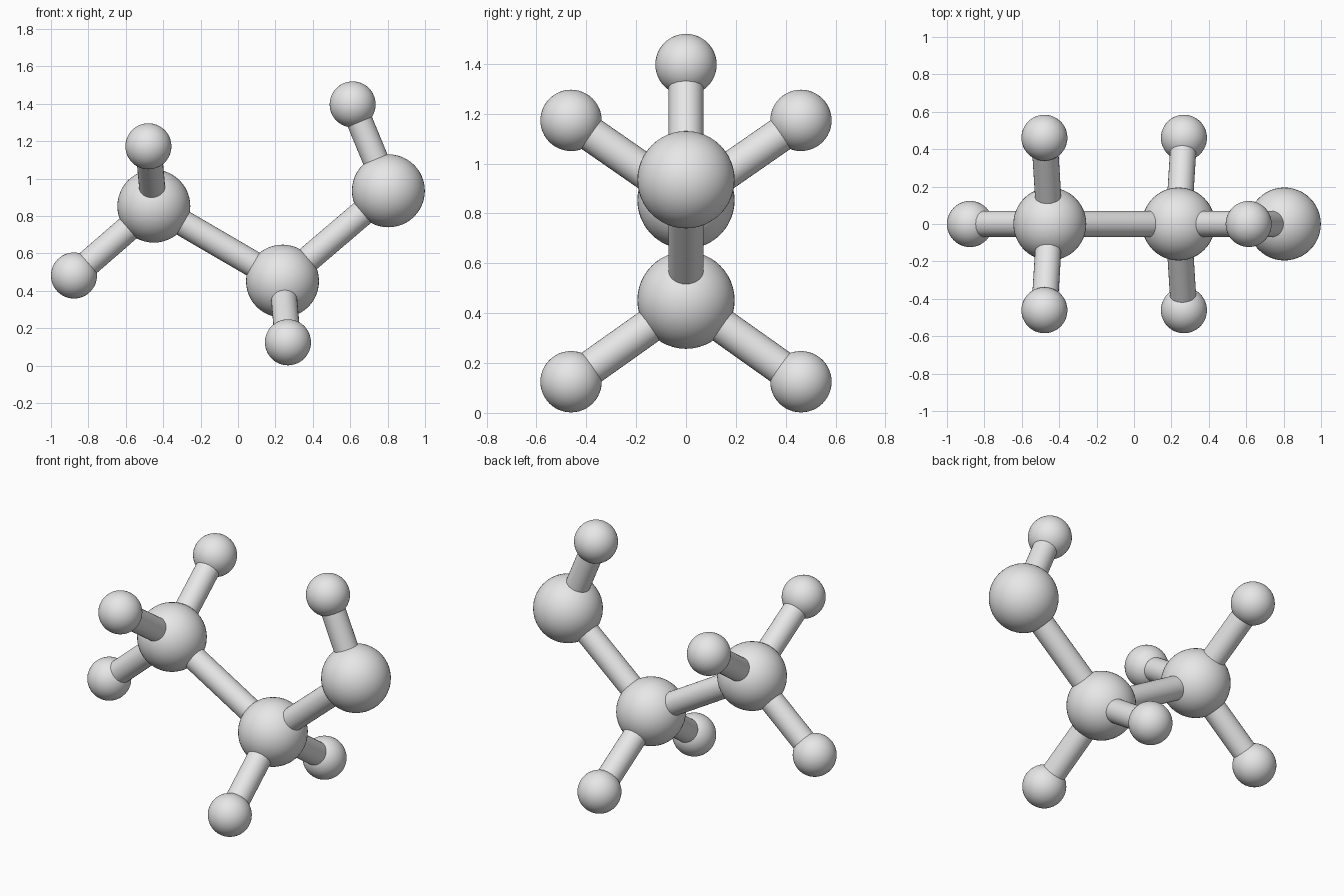
import bpy
from mathutils import Vector

if "Cube" in bpy.data.objects:
    bpy.data.objects.remove(bpy.data.objects["Cube"])

grey = bpy.data.materials.new("light_grey")
grey.diffuse_color = (0.8, 0.8, 0.8, 1)
grey.use_nodes = True
grey.node_tree.nodes["Principled BSDF"].inputs["Base Color"].default_value = grey.diffuse_color

BIG, SMALL, ROD = 0.195, 0.123, 0.07


def finish(name):
    ob = bpy.context.object
    ob.name = name
    ob.data.materials.append(grey)
    bpy.ops.object.shade_smooth_by_angle()


def ball(name, pos, radius):
    bpy.ops.mesh.primitive_uv_sphere_add(segments=48, ring_count=24, radius=radius, location=pos)
    finish(name)


def rod(name, a, b):
    a, b = Vector(a), Vector(b)
    d = b - a
    bpy.ops.mesh.primitive_cylinder_add(
        vertices=32, radius=ROD, depth=d.length, location=(a + b) / 2,
        rotation=d.to_track_quat('Z', 'Y').to_euler())
    finish(name)


# Large balls forming the zigzag backbone
left, middle, right = (-0.45, 0, 0.853), (0.238, 0, 0.452), (0.804, 0, 0.935)
for name, pos in (("left", left), ("middle", middle), ("right", right)):
    ball(name + "_large_ball", pos, BIG)
rod("left_backbone_rod", left, middle)
rod("right_backbone_rod", middle, right)

# Small balls, each joined to its large ball by a rod
branches = [("left_end", left, (-0.877, 0, 0.482)),
            ("right_end", right, (0.613, 0, 1.397))]
for side, s in (("front", -1), ("back", 1)):
    branches.append(("upper_" + side, left, (-0.479, 0.461 * s, 1.173)))
    branches.append(("lower_" + side, middle, (0.267, 0.461 * s, 0.125)))
for name, base, tip in branches:
    ball(name + "_small_ball", tip, SMALL)
    rod(name + "_rod", base, tip)
